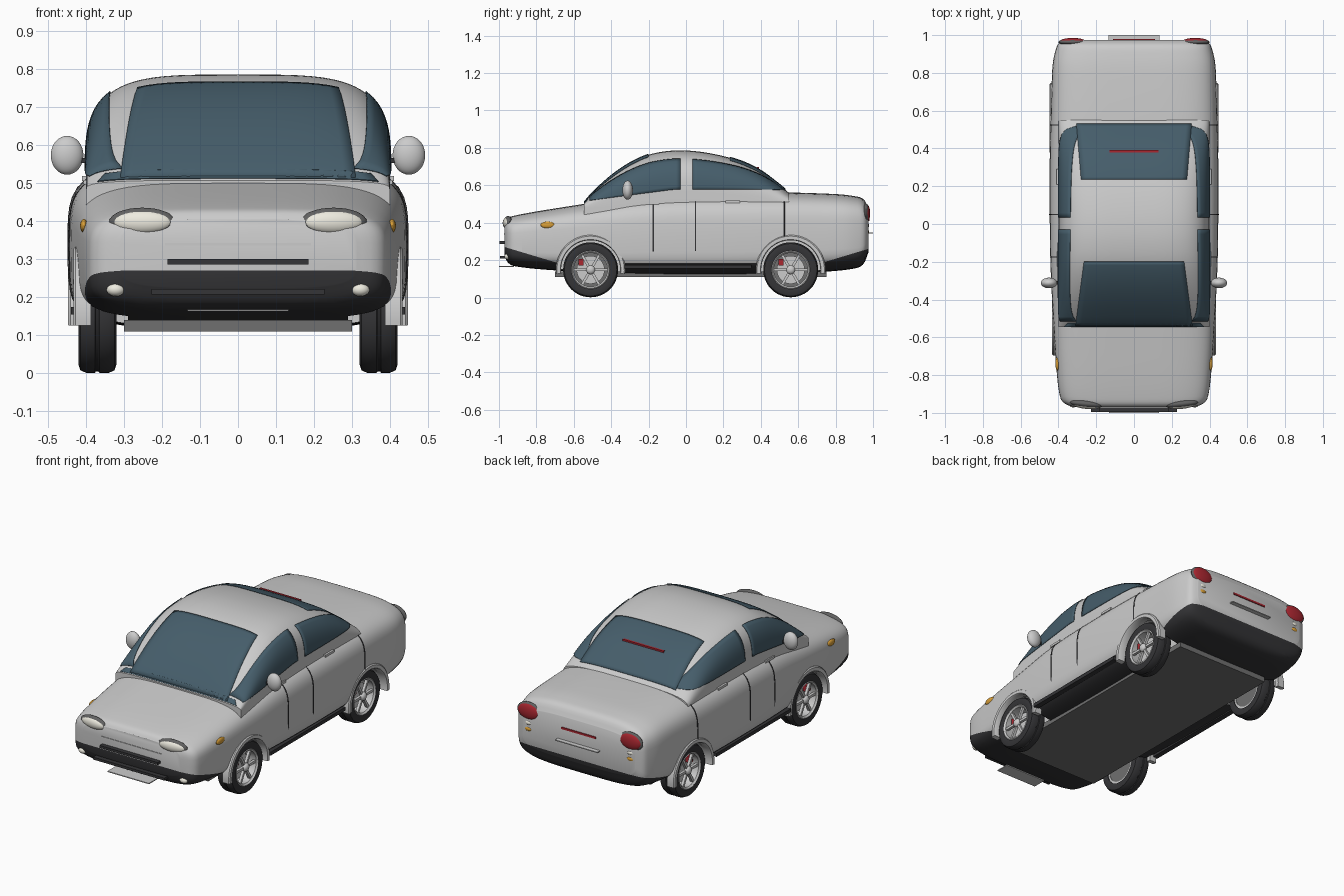
import bpy, bmesh, math
from mathutils import Vector, Matrix

if "Cube" in bpy.data.objects:
    bpy.data.objects.remove(bpy.data.objects["Cube"])

def mat(name, c):
    m = bpy.data.materials.new(name)
    m.diffuse_color = (*c, 1)
    m.use_nodes = True
    m.node_tree.nodes["Principled BSDF"].inputs["Base Color"].default_value = m.diffuse_color
    return m

PAINT = mat("paint", (.6, .6, .6))
DARK = mat("dark_trim", (.035, .035, .038))
UNDER = mat("underbody", (.16, .16, .16))
GLASS = mat("glass", (.06, .11, .145))
RED = mat("red", (.4, .02, .03))
AMBER = mat("amber", (.7, .35, .04))
CREAM = mat("cream", (.85, .83, .74))
RIM = mat("rim_grey", (.12, .12, .12))

def finish(name, bm, m=None, angle=35):
    bmesh.ops.recalc_face_normals(bm, faces=bm.faces)
    me = bpy.data.meshes.new(name)
    bm.to_mesh(me)
    bm.free()
    o = bpy.data.objects.new(name, me)
    bpy.context.collection.objects.link(o)
    if m:
        me.materials.append(m)
    smooth(o, angle)
    return o

def smooth(o, angle=35):
    bpy.ops.object.select_all(action='DESELECT')
    o.select_set(True)
    bpy.context.view_layer.objects.active = o
    bpy.ops.object.shade_smooth_by_angle(angle=math.radians(angle))

def curve(pts):
    """Smooth interpolation through (y, value) points."""
    def slope(i):
        a, b = pts[max(i - 1, 0)], pts[min(i + 1, len(pts) - 1)]
        return (b[1] - a[1]) / (b[0] - a[0])
    def f(y):
        y = min(max(y, pts[0][0]), pts[-1][0])
        i = next(k for k in range(len(pts) - 1) if y <= pts[k + 1][0])
        (a, p), (b, q) = pts[i], pts[i + 1]
        t, h = (y - a) / (b - a), b - a
        return ((2*t**3 - 3*t*t + 1) * p + (t**3 - 2*t*t + t) * h * slope(i)
                + (3*t*t - 2*t**3) * q + (t**3 - t*t) * h * slope(i + 1))
    return f

def loft(rings, close=True, caps=True):
    bm = bmesh.new()
    vs = [[bm.verts.new(p) for p in r] for r in rings]
    n = len(vs[0])
    for a, b in zip(vs, vs[1:]):
        for j in range(n if close else n - 1):
            k = (j + 1) % n
            bm.faces.new((a[j], a[k], b[k], b[j]))
    if caps:
        bm.faces.new(vs[0])
        bm.faces.new(vs[-1])
    return bm

def patch(name, f, nu, nv, m):
    """Thin panel following the surface f(u, v)."""
    o = finish(name, loft([[f(i / nu, j / nv) for j in range(nv + 1)] for i in range(nu + 1)],
                          False, False), m)
    s = o.modifiers.new("thickness", 'SOLIDIFY')
    s.thickness, s.offset = .003, 0
    return o

def box(name, c, size, m=None, rot=None):
    bm = bmesh.new()
    bmesh.ops.create_cube(bm, size=1, matrix=Matrix.Translation(c) @ (rot or Matrix()) @ Matrix.Diagonal((*size, 1)))
    return finish(name, bm, m)

def ball(name, c, r, m=None, yaw=0):
    bm = bmesh.new()
    bmesh.ops.create_uvsphere(bm, u_segments=32, v_segments=16, radius=1,
        matrix=Matrix.Translation(c) @ Matrix.Rotation(yaw, 4, 'Z') @ Matrix.Diagonal((*r, 1)))
    return finish(name, bm, m)

def lathe(name, prof, c, s, m=None, a0=0, a1=2 * math.pi, n=48):
    """Revolve a closed (radius, x) profile around the x axis."""
    full = a1 - a0 > 6.28
    ang = [a0 + (a1 - a0) * i / n for i in range(n + 1)]
    bm = loft([[(c[0] + s * x, c[1] + r * math.cos(a), c[2] + r * math.sin(a)) for r, x in prof]
               for a in ang], True, not full)
    bmesh.ops.remove_doubles(bm, verts=bm.verts, dist=1e-5)
    return finish(name, bm, m)

# Body outline curves: half width, top and bottom along y
width = curve([(-.97, .31), (-.955, .36), (-.92, .39), (-.75, .412), (-.5, .428), (-.25, .441), (0, .446),
               (.35, .446), (.7, .437), (.85, .43), (.93, .412), (.96, .395), (.975, .36)])
top = curve([(-.97, .405), (-.955, .425), (-.92, .437), (-.8, .46), (-.6, .492), (-.45, .515), (-.25, .545),
             (0, .56), (.5, .562), (.8, .553), (.9, .542), (.95, .525), (.975, .48)])
low = curve([(-.97, .225), (-.955, .19), (-.92, .168), (-.7, .145), (-.33, .122), (.33, .118), (.7, .135),
             (.9, .155), (.95, .18), (.975, .24)])

def body_x(y, z):
    c, b = (top(y) + low(y)) / 2, (top(y) - low(y)) / 2
    return width(y) * max(1 - abs((z - c) / b) ** 4, 0) ** .25

def body_ring(y, n=64):
    c, b, w = (top(y) + low(y)) / 2, (top(y) - low(y)) / 2, width(y)
    p = []
    for i in range(n):
        u, v = math.cos(2 * math.pi * i / n), math.sin(2 * math.pi * i / n)
        p.append((math.copysign(w * abs(u) ** .5, u), y,
                  c + math.copysign(b * abs(v) ** (.5 if v > 0 else .36), v)))
    return p

# Body shell, with dark lower section split off along three planes
bm = loft([body_ring(.0025 - .9725 * math.cos(math.pi * i / 64)) for i in range(65)])
planes = [(Vector((0, 0, .185)), Vector((0, 0, 1))),
          (Vector((0, -.97, .27)), Vector((0, .3, 1))),
          (Vector((0, .975, .26)), Vector((0, -.3, 1)))]
for co, no in planes:
    bmesh.ops.bisect_plane(bm, geom=bm.verts[:] + bm.edges[:] + bm.faces[:], plane_co=co, plane_no=no, dist=1e-5)
for f in bm.faces:
    if any((f.calc_center_median() - co).dot(no) < 0 for co, no in planes):
        f.material_index = 1
body = finish("body", bm, PAINT)
body.data.materials.append(DARK)

# Wheel wells
AXLES = (-.51, .56)
for y in AXLES:
    for s in (1, -1):
        cut = lathe("well_cutter", [(0, .29), (.16, .29), (.16, .6), (0, .6)], (0, y, .15), s, PAINT)
        cut.hide_render = True
        b = body.modifiers.new("well", 'BOOLEAN')
        b.operation, b.object = 'DIFFERENCE', cut
        bpy.context.view_layer.objects.active = body
        bpy.ops.object.modifier_apply(modifier=b.name)
        bpy.data.objects.remove(cut)
smooth(body)

# Cabin
roof = curve([(-.545, .508), (-.5, .56), (-.4, .65), (-.3, .718), (-.2, .763), (-.1, .783), (0, .786), (.1, .776),
              (.2, .756), (.3, .726), (.4, .677), (.5, .603), (.55, .56)])
BASE, CW = .48, .4

def cabin_ring(y, n=40):
    p = [(CW, y, .44)]
    for i in range(n + 1):
        u, v = math.cos(math.pi * i / n), math.sin(math.pi * i / n)
        p.append((math.copysign(CW * abs(u) ** .5, u), y, BASE + (roof(y) - BASE) * abs(v) ** .5))
    return p + [(-CW, y, .44)]

finish("cabin", loft([cabin_ring(-.545 + 1.095 * i / 48) for i in range(49)]), PAINT)

def top_glass(name, y0, y1, x0, x1):
    def f(u, v):
        y, x = y0 + (y1 - y0) * u, (x0 + (x1 - x0) * u) * (2 * v - 1)
        return x, y, BASE + (roof(y) - BASE) * (1 - (abs(x) / CW) ** 4) ** .25 + .004
    patch(name, f, 20, 20, GLASS)

top_glass("windscreen", -.54, -.2, .31, .265)
top_glass("windscreen_base", -.544, -.525, .37, .35)
top_glass("rear_window", .235, .53, .28, .305)

def side_glass(name, s, y0, y1):
    def f(u, v):
        y = y0 + (y1 - y0) * u
        lo = min(.575, .58 + .13 * (y + .03))
        z = lo + (roof(y) - lo) * .78 * v
        return s * (CW * (1 - min(1, (z - BASE) / (roof(y) - BASE)) ** 4) ** .25 + .003), y, z + .002
    patch(name, f, 20, 10, GLASS)

def seam(name, s, y0, y1, z0, z1):
    def f(u, v):
        y, z = y0 + (y1 - y0) * u, z0 + (z1 - z0) * v
        return s * (body_x(y, z) + .001), y, z
    patch(name, f, 12, 12, DARK)

# Parts repeated on both sides
for s in (1, -1):
    side_glass("front_side_window", s, -.515, -.03)
    side_glass("rear_side_window", s, .035, .525)
    for y, z0, z1 in ((-.175, .235, .515), (.05, .235, .54), (.525, .31, .53)):
        seam("door_seam", s, y - .003, y + .003, z0, z1)
    seam("lower_door_seam", s, -.29, .3, .23, .235)
    for y, z in ((-.185, .503), (.25, .513)):
        box("door_handle", (s * (body_x(y, z) + .004), y, z), (.016, .08, .013))
    box("side_sill", (s * .425, .01, .165), (.03, .68, .02), DARK)
    # Mirrors
    ball("mirror", (s * .45, -.312, .574), (.043, .028, .051))
    box("mirror_arm", (s * .41, -.312, .56), (.05, .018, .014), DARK)
    # Front lamps
    ball("headlight_rim", (s * .252, -.952, .398), (.088, .022, .038), RIM, s * .1)
    ball("headlight_lens", (s * .252, -.957, .398), (.078, .022, .031), CREAM, s * .1)
    ball("fog_light", (s * .322, -.953, .22), (.024, .018, .017), CREAM)
    ball("side_marker", (s * (body_x(-.74, .388) - .001), -.74, .388), (.01, .037, .018), AMBER)
    # Rear lamps
    ball("tail_light_rim", (s * .325, .963, .45), (.075, .018, .052), RIM)
    ball("tail_light", (s * .325, .967, .45), (.068, .018, .046), RED)
    ball("reverse_light", (s * .325, .965, .385), (.024, .014, .014), CREAM)
    ball("rear_indicator", (s * .325, .965, .35), (.027, .014, .015), AMBER)
    # Wheels
    for y in AXLES:
        c = (0, y, .148)
        lathe("tyre", [(.102, .325), (.125, .32), (.14, .325), (.147, .34), (.147, .365), (.143, .368), (.143, .374),
                       (.147, .377), (.147, .4), (.14, .415), (.125, .42), (.102, .415)], c, s, DARK)
        lathe("rim", [(.09, .33), (.104, .33), (.104, .414), (.098, .418), (.09, .41)], c, s)
        lathe("brake_disc", [(0, .35), (.075, .35), (.075, .362), (0, .362)], c, s)
        lathe("wheel_back", [(0, .332), (.095, .332), (.095, .34), (0, .34)], c, s, UNDER)
        ball("hub", (s * .405, y, .148), (.018, .024, .024))
        for k in range(6):
            r = Matrix.Rotation(k * math.pi / 3 + math.pi / 6, 4, 'X')
            box("spoke", Vector((s * .4, y, .148)) + r @ Vector((0, 0, .055)), (.016, .014, .085), None, r)
        box("brake_caliper", (s * .375, y - .052, .188), (.03, .026, .034), RED)
        w = body_x(y, .3)
        lathe("wheel_arch", [(.158, w - .04), (.186, w - .04), (.186, w), (.18, w + .006), (.162, w + .006), (.158, w)],
              c, s, PAINT, -.12, math.pi + .12, 36)

# Nose bars, tail trim and floor
box("grille_trim", (0, -.965, .34), (.385, .016, .007))
box("upper_grille_bar", (0, -.978, .294), (.37, .036, .014), DARK)
box("lower_grille_bar", (0, -.975, .215), (.455, .04, .014), DARK)
box("front_splitter", (0, -.96, .166), (.265, .08, .005))
box("rear_shelf", (0, .975, .346), (.27, .05, .005))
box("rear_red_strip", (0, .975, .415), (.22, .01, .011), RED)
box("high_brake_light", (0, .385, .69), (.26, .012, .014), RED)
box("floor_pan", (0, .025, .125), (.6, 1.45, .03), UNDER)
